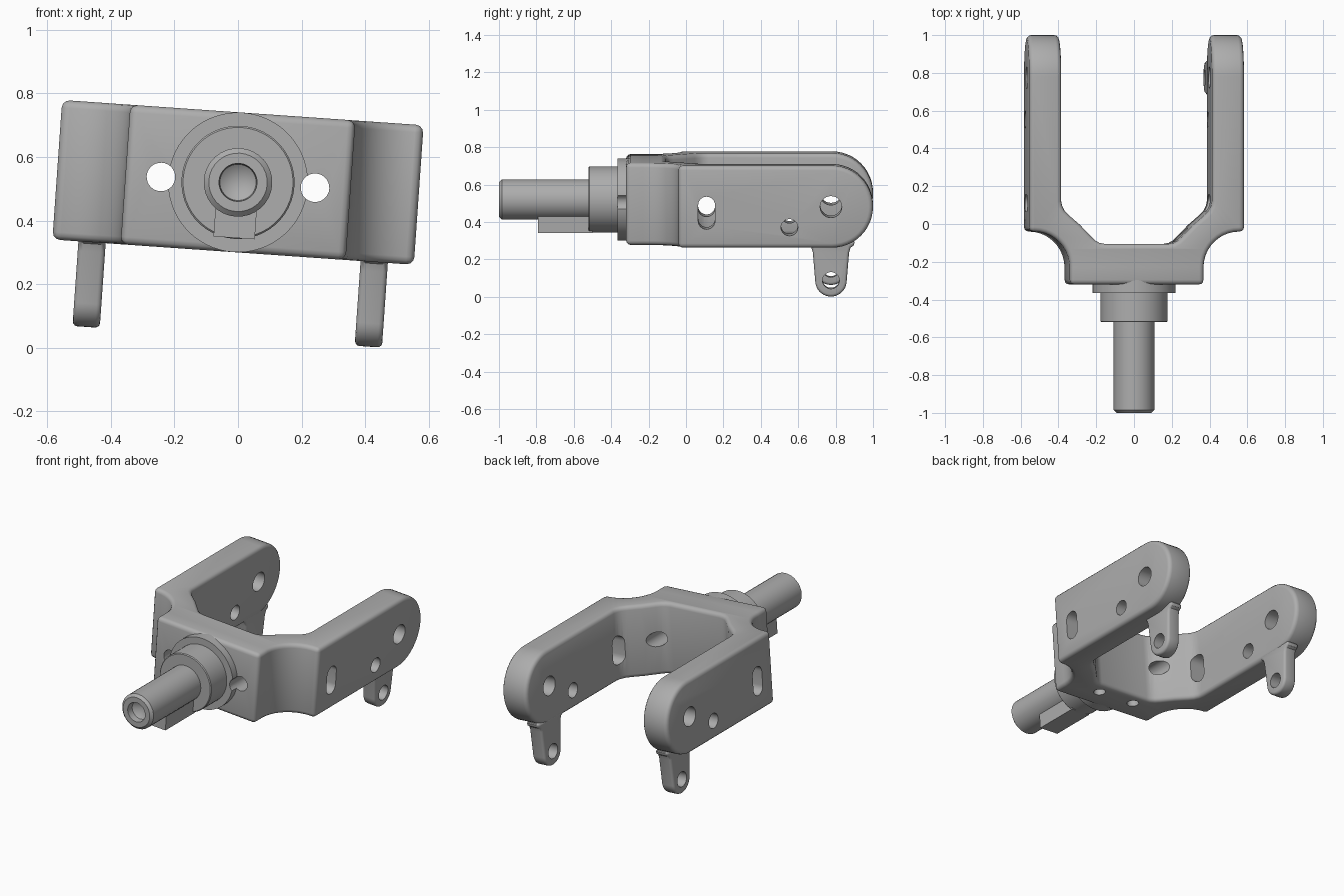
import bpy, bmesh, math
from mathutils import Matrix, Vector

if "Cube" in bpy.data.objects:
    bpy.data.objects.remove(bpy.data.objects["Cube"])

steel = bpy.data.materials.new("grey_steel")
steel.diffuse_color = (0.42, 0.42, 0.42, 1)
steel.use_nodes = True
steel.node_tree.nodes["Principled BSDF"].inputs["Base Color"].default_value = steel.diffuse_color

# The whole fork is rolled slightly about the shaft axis
PLACE = Matrix.Translation((0, 0, 0.52)) @ Matrix.Rotation(math.radians(4), 4, 'Y')


def make(name, bm):
    bmesh.ops.recalc_face_normals(bm, faces=bm.faces)
    me = bpy.data.meshes.new(name)
    bm.to_mesh(me)
    bm.free()
    ob = bpy.data.objects.new(name, me)
    bpy.context.collection.objects.link(ob)
    return ob


def prism(name, pts, axis, lo, hi):
    """Extrude a 2D outline along x (outline in y,z), y (x,z) or z (x,y)."""
    put = {'X': lambda p, h: (h, *p), 'Y': lambda p, h: (p[0], h, p[1]),
           'Z': lambda p, h: (*p, h)}[axis]
    bm = bmesh.new()
    a = [bm.verts.new(put(p, lo)) for p in pts]
    b = [bm.verts.new(put(p, hi)) for p in pts]
    bm.faces.new(a)
    bm.faces.new(b)
    for i in range(len(pts)):
        j = (i + 1) % len(pts)
        bm.faces.new((a[i], a[j], b[j], b[i]))
    return make(name, bm)


def lathe(name, profile, n=40):
    """Spin (y, radius) points about the shaft axis."""
    bm = bmesh.new()
    vs = [bm.verts.new((r, y, 0)) for y, r in profile]
    es = [bm.edges.new(e) for e in zip(vs, vs[1:])]
    bmesh.ops.spin(bm, geom=vs + es, cent=(0, 0, 0), axis=(0, 1, 0),
                   angle=2 * math.pi, steps=n)
    bmesh.ops.remove_doubles(bm, verts=bm.verts, dist=1e-5)
    return make(name, bm)


def arc(cx, cy, r, a0, a1, n):
    return [(cx + r * math.cos(math.radians(a0 + (a1 - a0) * i / n)),
             cy + r * math.sin(math.radians(a0 + (a1 - a0) * i / n)))
            for i in range(n + 1)]


def circle(cx, cy, r, n=28):
    return arc(cx, cy, r, 0, 360, n)[:-1]


def boolean(ob, cutter, op='DIFFERENCE'):
    m = ob.modifiers.new("cut", 'BOOLEAN')
    m.operation, m.solver, m.object = op, 'EXACT', cutter


def bevel(ob, width, segments=3):
    m = ob.modifiers.new("round", 'BEVEL')
    m.width, m.segments = width, segments
    m.limit_method, m.angle_limit = 'ANGLE', math.radians(40)


def finish(ob):
    """Bake modifiers, place, colour and shade."""
    bpy.context.view_layer.update()
    me = bpy.data.meshes.new_from_object(
        ob.evaluated_get(bpy.context.evaluated_depsgraph_get()))
    ob.modifiers.clear()
    ob.data = me
    me.transform(PLACE)
    me.materials.clear()
    me.materials.append(steel)
    bpy.ops.object.select_all(action='DESELECT')
    ob.select_set(True)
    bpy.context.view_layer.objects.active = ob
    bpy.ops.object.shade_smooth_by_angle(angle=math.radians(32))


# Yoke: plan outline, right half from front to rear, then mirrored
half = [(0.355, -0.32)]
half += arc(0.545, -0.23, 0.19, 180, 90, 10)
half += [(0.57, -0.04), (0.57, 1.1), (0.40, 1.1)]
half += [(0.40, 0.12), (0.395, 0.095), (0.382, 0.07), (0.36, 0.047), (0.30, -0.005),
         (0.24, -0.068), (0.22, -0.087), (0.197, -0.1), (0.17, -0.105)]
yoke = prism("yoke", half + [(-x, y) for x, y in reversed(half)], 'Z', -0.3, 0.3)

# Side outline with fully rounded arm ends
side = [(-0.5, 0.22), (-0.5, -0.22)] + arc(0.78, 0, 0.22, -90, 90, 24)
side_cutter = prism("side_cutter", side, 'X', -1, 1)
boolean(yoke, side_cutter, 'INTERSECT')
bevel(yoke, 0.025)

# Holes: pivot, pin and slot through both arms
slot = arc(0.11, 0.01, 0.045, 0, 180, 12) + arc(0.11, -0.075, 0.045, 180, 360, 12)
cutters = [prism("pivot_cutter", circle(0.775, 0, 0.058), 'X', -1, 1),
           prism("pin_cutter", circle(0.553, -0.11, 0.045), 'X', -1, 1),
           prism("slot_cutter", slot, 'X', -1, 1)]
# Bolt holes beside the shaft, and blind holes under the bridge
bolts = [prism("bolt_cutter", circle(s * 0.243, 0, 0.045), 'Y', -0.6, 0.6) for s in (-1, 1)]
blind = [prism("blind_cutter", circle(s * 0.127, -0.18, 0.035), 'Z', -0.4, -0.1) for s in (-1, 1)]
for c in cutters + bolts + blind:
    boolean(yoke, c)

# Flange disc, clipped by the bolt holes
flange = lathe("flange", [(-0.29, 0), (-0.29, 0.22), (-0.365, 0.22), (-0.365, 0)], 64)
for c in bolts:
    boolean(flange, c)

# Collar, shaft with centre-drilled end, and key
collar = lathe("collar", [(-0.34, 0), (-0.34, 0.178), (-0.515, 0.178), (-0.52, 0.173), (-0.52, 0)], 48)
shaft = lathe("shaft", [(-0.5, 0), (-0.5, 0.108), (-0.985, 0.108), (-1, 0.092),
                        (-1, 0.06), (-0.96, 0.057), (-0.92, 0)], 32)
key = prism("key", [(-0.065, -0.175), (0.065, -0.175), (0.065, -0.04), (-0.065, -0.04)],
            'Y', -0.79, -0.5)

# Drop lugs under the arm ends, flared at the root
lug_outline = [(0.645, -0.19), (0.655, -0.215), (0.67, -0.225), (0.678, -0.25)]
lug_outline += arc(0.775, -0.403, 0.084, 187, 353, 18)
lug_outline += [(1.55 - y, z) for y, z in reversed(lug_outline[:4])]
lug_hole = prism("lug_cutter", circle(0.775, -0.4, 0.045), 'X', -1, 1)
lugs = []
for label, s in (("left", -1), ("right", 1)):
    lug = prism(label + "_lug", lug_outline, 'X', s * 0.445 - 0.043, s * 0.445 + 0.043)
    bevel(lug, 0.022)
    boolean(lug, lug_hole)
    lugs.append(lug)

for ob in [yoke, flange, collar, shaft, key] + lugs:
    finish(ob)
for c in cutters + bolts + blind + [side_cutter, lug_hole]:
    bpy.data.objects.remove(c)
